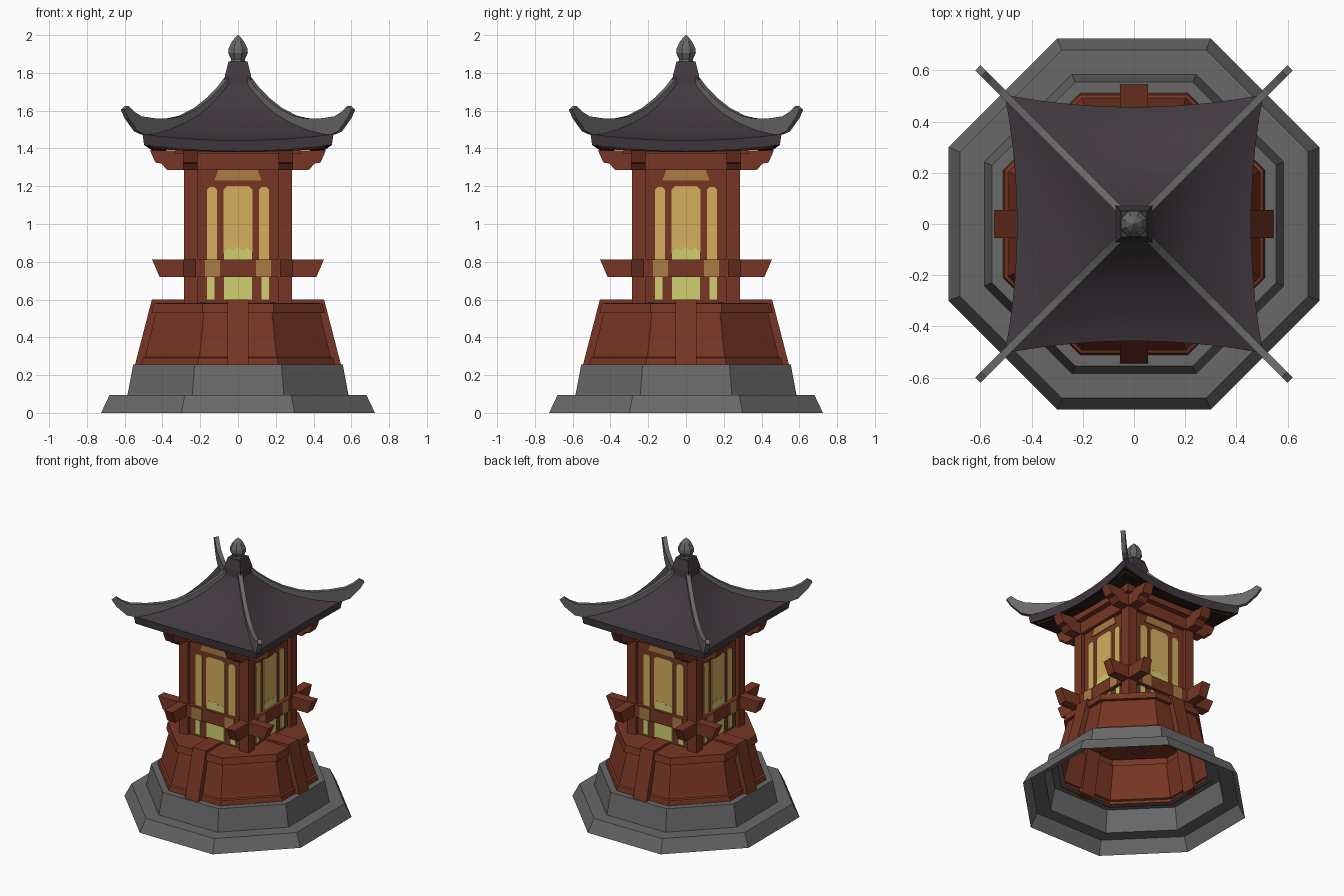
import bpy, bmesh, math
from mathutils import Matrix, Vector

if "Cube" in bpy.data.objects:
    bpy.data.objects.remove(bpy.data.objects["Cube"])


def material(name, r, g, b):
    m = bpy.data.materials.new(name)
    m.diffuse_color = (r, g, b, 1)
    m.use_nodes = True
    m.node_tree.nodes["Principled BSDF"].inputs["Base Color"].default_value = m.diffuse_color
    return m


STONE = material("grey stone", .138, .138, .138)
WOOD = material("red brown wood", .185, .037, .017)
TILE = material("dark plum roof", .053, .041, .05)
DARK = material("dark underside", .024, .012, .008)
AMBER = material("amber glass", .66, .43, .11)
GLOW = material("yellow green glow", .64, .62, .16)
TAN = material("tan light", .40, .20, .06)


def build(name, verts, faces, mats, indices=None, smooth=False, fix=True):
    me = bpy.data.meshes.new(name)
    me.from_pydata(verts, [], faces)
    for m in mats:
        me.materials.append(m)
    if indices:
        for p, i in zip(me.polygons, indices):
            p.material_index = i
    bm = bmesh.new()
    bm.from_mesh(me)
    if fix:
        bmesh.ops.recalc_face_normals(bm, faces=bm.faces)
    bm.to_mesh(me)
    bm.free()
    ob = bpy.data.objects.new(name, me)
    bpy.context.collection.objects.link(ob)
    if smooth:
        bpy.context.view_layer.objects.active = ob
        ob.select_set(True)
        bpy.ops.object.shade_smooth_by_angle(angle=math.radians(35))
        ob.select_set(False)
    return ob


def prism4(name, poly, y0, y1, mat, turn=0.0):
    """Extrude an x-z outline from y0 to y1, repeated on all four sides."""
    verts, faces, n = [], [], len(poly)
    for k in range(4):
        rot = Matrix.Rotation(turn + k * math.pi / 2, 3, 'Z')
        b = len(verts)
        for y in (y0, y1):
            verts += [rot @ Vector((x, y, z)) for x, z in poly]
        faces += [list(range(b, b + n)), list(range(b + n, b + 2 * n))]
        faces += [(b + i, b + (i + 1) % n, b + n + (i + 1) % n, b + n + i) for i in range(n)]
    return build(name, verts, faces, [mat])


def lathe(name, profile, sides, mat, cap=False):
    """Rings of given apothem and height, flat side facing the front."""
    verts, faces = [], []
    for a, z in profile:
        r = a / math.cos(math.pi / sides)
        for i in range(sides):
            t = (i + .5) * 2 * math.pi / sides
            verts.append((r * math.cos(t), r * math.sin(t), z))
    for j in range(len(profile) - 1):
        for i in range(sides):
            k = (i + 1) % sides
            faces.append((j * sides + i, j * sides + k, (j + 1) * sides + k, (j + 1) * sides + i))
    if cap:
        faces.append(tuple(range(len(verts) - sides, len(verts))))
    return build(name, verts, faces, [mat], fix=False)


def rect(x0, x1, z0, z1):
    return [(x0, z0), (x1, z0), (x1, z1), (x0, z1)]


def arch(x0, x1, z0, z1, c):
    return [(x0, z0), (x1, z0), (x1, z1 - c), (x1 - c, z1), (x0 + c, z1), (x0, z1 - c)]


# Stone footing and wooden skirt, open underneath
lathe("stone_base", [(.725, 0), (.68, .095), (.585, .095), (.555, .255), (.48, .255)], 8, STONE)
lathe("wood_skirt", [(.512, .25), (.505, .29), (.492, .295), (.435, .53), (.458, .53),
                     (.448, .58), (.25, .585)], 8, WOOD, cap=True)
prism4("skirt_strap", [(.545, .255), (.456, .60), (.25, .60), (.25, .57), (.42, .57), (.48, .255)],
       -.055, .055, WOOD)

# Lantern body
prism4("corner_post", rect(-.286, -.212, .575, 1.40), -.286, -.212, WOOD)
prism4("wall_panel", rect(-.22, .22, .58, 1.40), -.26, -.24, WOOD)

# Window panes
prism4("middle_pane", arch(-.077, .077, .80, 1.20, .02), -.266, -.259, AMBER)
for s in (-1, 1):
    a, b = sorted((s * .165, s * .11))
    prism4("side_pane", arch(a, b, .80, 1.195, .015), -.266, -.259, AMBER)
    a, b = sorted((s * .165, s * .125))
    prism4("low_side_pane", rect(a, b, .60, .73), -.266, -.259, GLOW)
    a, b = sorted((s * .175, s * .095))
    prism4("beam_inlay", rect(a, b, .72, .809), -.296, -.289, TAN)
prism4("low_middle_pane", rect(-.073, .073, .60, .73), -.266, -.259, GLOW)
prism4("glow", [(-.077, .8), (.077, .8), (.077, .85), (.05, .875), (.025, .86), (0, .88),
                (-.03, .86), (-.055, .875), (-.077, .845)], -.268, -.262, GLOW)
prism4("top_light", [(-.125, 1.23), (.125, 1.23), (.105, 1.285), (-.105, 1.285)], -.266, -.259, TAN)

# Crossing beams
prism4("lower_beam", [(-.415, .72), (.415, .72), (.455, .812), (-.455, .812)], -.29, -.222, WOOD)
prism4("upper_beam", [(-.375, 1.285), (.375, 1.285), (.405, 1.32), (.437, 1.325), (.466, 1.39),
                      (-.466, 1.39), (-.437, 1.325), (-.405, 1.32)], -.29, -.215, WOOD)
prism4("eave_plate", rect(-.33, .33, 1.37, 1.43), -.33, -.26, WOOD)

# Curved hip roof: square rings sagging toward the middle of each side.
# ring = (half width at corner, height at corner, amount of sag)
rings = [(.06, 1.76, 0), (.10, 1.70, .1), (.155, 1.64, .2), (.22, 1.585, .35), (.30, 1.54, .5),
         (.38, 1.505, .7), (.45, 1.485, .9), (.505, 1.475, 1),
         (.497, 1.418, 1), (.47, 1.418, 1), (.46, 1.40, .6), (.43, 1.40, .6), (.22, 1.455, 0)]
N = 10
verts, faces, idx = [], [], []
for h, z, sag in rings:
    for k in range(4):
        rot = Matrix.Rotation(k * math.pi / 2, 3, 'Z')
        for i in range(N):
            s = -1 + 2 * i / N
            dip = sag * (1 - s * s)
            verts.append(rot @ Vector((h * s, -h * (1 - .095 * dip), z - .033 * dip)))
n = 4 * N
for j in range(len(rings) - 1):
    for i in range(n):
        k = (i + 1) % n
        faces.append((j * n + k, j * n + i, (j + 1) * n + i, (j + 1) * n + k))
        idx.append(0 if j < 8 else 1)
faces.append(tuple(range((len(rings) - 1) * n, len(rings) * n)))
idx.append(1)
build("roof", verts, faces, [TILE, DARK], idx, smooth=True)

# Stone hip ridges with upturned ends
ridge = [(.05, 1.79), (.10, 1.725), (.155, 1.668), (.22, 1.616), (.30, 1.574), (.36, 1.56),
         (.44, 1.558), (.52, 1.57), (.56, 1.595), (.588, 1.625), (.61, 1.605), (.59, 1.56),
         (.54, 1.49), (.50, 1.473), (.44, 1.475), (.38, 1.495), (.30, 1.53), (.22, 1.575),
         (.155, 1.63), (.10, 1.69), (.05, 1.75)]
prism4("hip_ridge", [(r * math.sqrt(2), z) for r, z in ridge], -.015, .015, STONE, math.pi / 4)

# Roof cap and bud finial
lathe("roof_cap", [(.075, 1.735), (.068, 1.79), (.05, 1.86)], 4, TILE, cap=True)
lathe("finial", [(.04, 1.855), (.036, 1.872), (.052, 1.905), (.05, 1.93), (.03, 1.97), (.002, 2.0)],
      8, STONE, cap=True)
